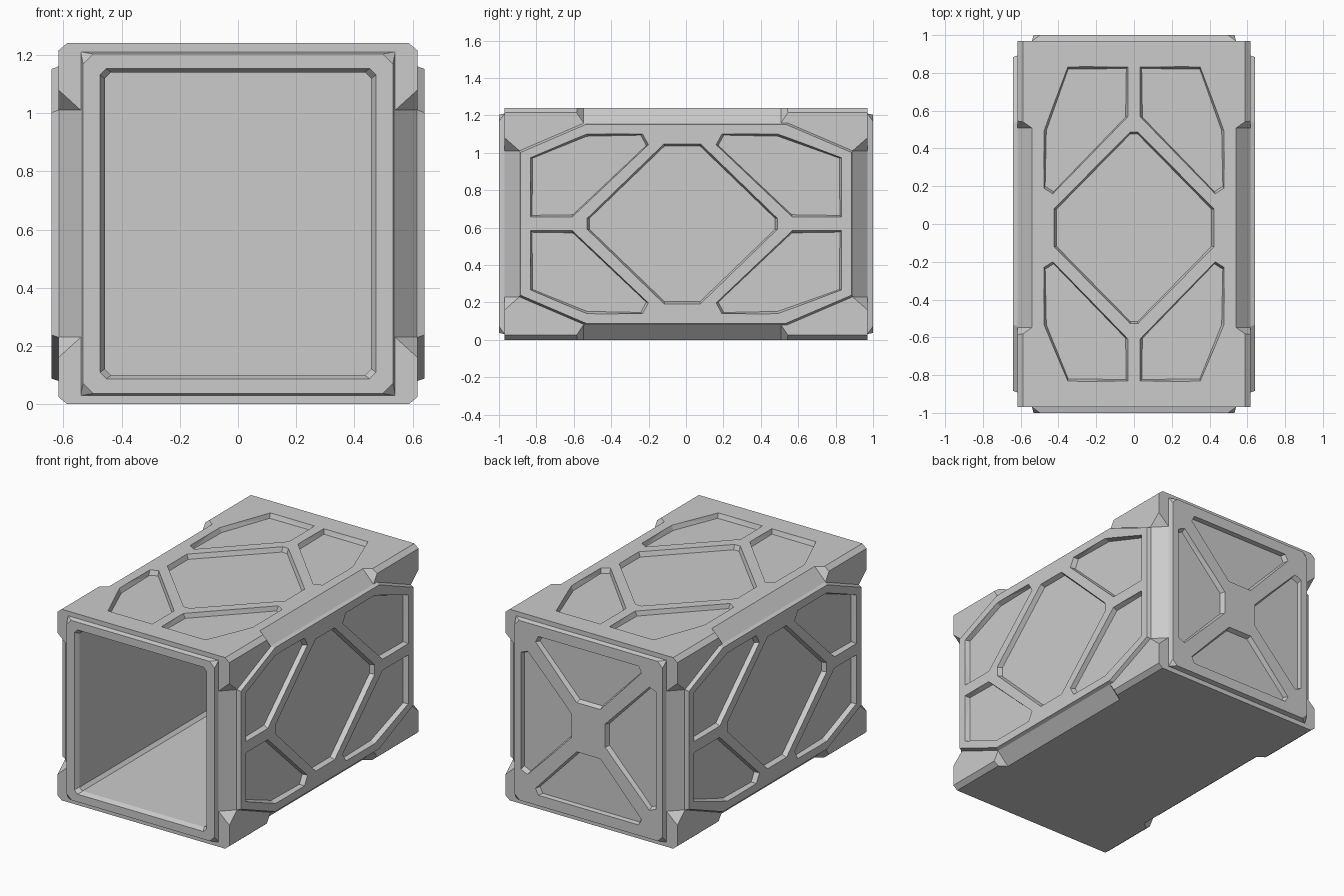
import bpy
import bmesh
from mathutils import Vector

cube = bpy.data.objects.get("Cube")
if cube:
    bpy.data.objects.remove(cube, do_unlink=True)

MID = 0.62      # half height of the crate
SHIFT = -0.02   # panel pattern sits slightly toward the front
SIGNS = (-1, 1)

grey = bpy.data.materials.new("plain_grey")
grey.use_nodes = True
GREY = (0.6, 0.6, 0.6, 1)
grey.diffuse_color = GREY
grey.node_tree.nodes["Principled BSDF"].inputs["Base Color"].default_value = GREY


def hulls(name, solids):
    """One object holding a convex solid for each list of points."""
    bm = bmesh.new()
    for points in solids:
        verts = [bm.verts.new(p) for p in points]
        bmesh.ops.convex_hull(bm, input=verts)
    bmesh.ops.dissolve_limit(bm, angle_limit=0.002, verts=bm.verts, edges=bm.edges)
    bmesh.ops.recalc_face_normals(bm, faces=bm.faces)
    mesh = bpy.data.meshes.new(name)
    bm.to_mesh(mesh)
    bm.free()
    mesh.materials.append(grey)
    obj = bpy.data.objects.new(name, mesh)
    bpy.context.collection.objects.link(obj)
    return obj


def combine(target, operation, helper):
    """Apply a boolean and discard its helper."""
    mod = target.modifiers.new(operation.lower(), "BOOLEAN")
    mod.operation = operation
    mod.solver = "EXACT"
    mod.object = helper
    bpy.context.view_layer.objects.active = target
    bpy.ops.object.modifier_apply(modifier=mod.name)
    bpy.data.objects.remove(helper, do_unlink=True)


def clipped_rect(w, h, cw, ch):
    """Rectangle of half size w, h with its corners clipped by cw, ch."""
    return [p for a in SIGNS for b in SIGNS
            for p in ((a * w, b * (h - ch)), (a * (w - cw), b * h))]


def wedge_end(a, b, c):
    """Slanted end of an edge cutter, widened within its own plane."""
    a, b, c = Vector(a), Vector(b), Vector(c)
    mid = (b + c) / 2
    return [mid + (p - mid) * 1.3 for p in (a, b, c)]


def recess(poly, place, depth=0.03):
    """Tapered pocket cutter below a surface."""
    pts = [Vector(p) for p in poly]
    centre = sum(pts, Vector((0, 0))) / len(pts)
    solid = []
    for d in (-0.01, depth):
        for p in pts:
            q = p + (centre - p).normalized() * 0.4 * d
            solid.append(place(q.x, q.y, d))
    return solid


# Main body with small bevels on its long edges
section = clipped_rect(0.617, MID, 0.03, 0.025)
crate = hulls("crate_body", [[(x, y, MID + z) for y in (-0.97, 0.97) for x, z in section]])

# Wide edge bevels that leave the corner blocks standing
edges = []
for sx in SIGNS:
    for s in SIGNS:
        edges.append([p for t in SIGNS for p in wedge_end(
            (sx * 0.617, s * 0.97, MID + t * 0.46),
            (sx * 0.54, s * 0.97, MID + t * 0.39),
            (sx * 0.617, s * 0.89, MID + t * 0.39))])
        edges.append([p for t in SIGNS for p in wedge_end(
            (sx * 0.617, t * 0.582 + SHIFT, MID + s * MID),
            (sx * 0.54, t * 0.528 + SHIFT, MID + s * MID),
            (sx * 0.617, t * 0.528 + SHIFT, MID + s * 0.54))])
combine(crate, "DIFFERENCE", hulls("edge_cutters", edges))

# Raised side plates and end frames
plates = []
for s in SIGNS:
    plates.append(
        [(s * x, y, MID + z) for x, g in ((0.58, 0), (0.617, 0), (0.64, 0.008))
         for y, z in clipped_rect(0.892 - g, 0.54 - g, 0.35, 0.15)])
    plates.append(
        [(x, s * y, MID + z) for y in (0.94, 0.97)
         for x, z in clipped_rect(0.54, 0.59, 0.001, 0.001)]
        + [(x, s, MID + z) for x, z in clipped_rect(0.532, 0.583, 0.035, 0.035)])
combine(crate, "UNION", hulls("raised_plates", plates))

# Side pockets: a central lozenge and four corner panels
pockets = []
for s in SIGNS:
    def side(u, v, d):
        return (s * (0.64 - d), u, MID + v)
    lozenge = [(a * u + SHIFT, b * v) for a in SIGNS for b in SIGNS
               for u, v in ((0.097, 0.428), (0.508, 0.03))]
    pockets.append(recess(lozenge, side))
    for a in SIGNS:
        for b in SIGNS:
            inner = ((0.51, 0.48), (0.212, 0.48), (0.181, 0.423), (0.588, 0.037))
            poly = [(a * u + SHIFT, b * v) for u, v in inner]
            poly += [(a * 0.832, b * 0.353), (a * 0.832, b * 0.037)]
            pockets.append(recess(poly, side))


# Top pockets
def top(u, v, d):
    return (u, v, 2 * MID - d)


pockets.append(recess([(a * u, b * v + SHIFT) for a in SIGNS for b in SIGNS
                       for u, v in ((0.02, 0.508), (0.423, 0.1))], top))
for a in SIGNS:
    for b in SIGNS:
        inner = ((0.476, 0.513), (0.476, 0.209), (0.43, 0.18), (0.033, 0.588))
        poly = [(a * u, b * v + SHIFT) for u, v in inner]
        poly += [(a * 0.033, b * 0.832), (a * 0.35, b * 0.832)]
        pockets.append(recess(poly, top))


# Back pockets around a cross
def back(u, v, d):
    return (u, 1 - d, MID + v)


for s in SIGNS:
    pockets.append(recess([(a * u, s * v) for a in SIGNS for u, v in
                           ((0.36, 0.515), (0.38, 0.475), (0.085, 0.16))], back))
    pockets.append(recess([(s * u, a * v) for a in SIGNS for u, v in
                           ((0.485, 0.38), (0.437, 0.4), (0.12, 0.075))], back))
combine(crate, "DIFFERENCE", hulls("pocket_cutters", pockets))

# Hollow inside with a sloped lip at the front opening
lip = [(x, y, MID + z) for y, w, h in ((-1.01, 0.48, 0.537), (-0.97, 0.457, 0.52))
       for x, z in clipped_rect(w, h, 0.022, 0.022)]
combine(crate, "DIFFERENCE", hulls("lip_cutter", [lip]))
hollow = [(x, y, MID + z) for y in (-0.985, 0.92)
          for x, z in clipped_rect(0.457, 0.52, 0.02, 0.02)]
combine(crate, "DIFFERENCE", hulls("hollow_cutter", [hollow]))
